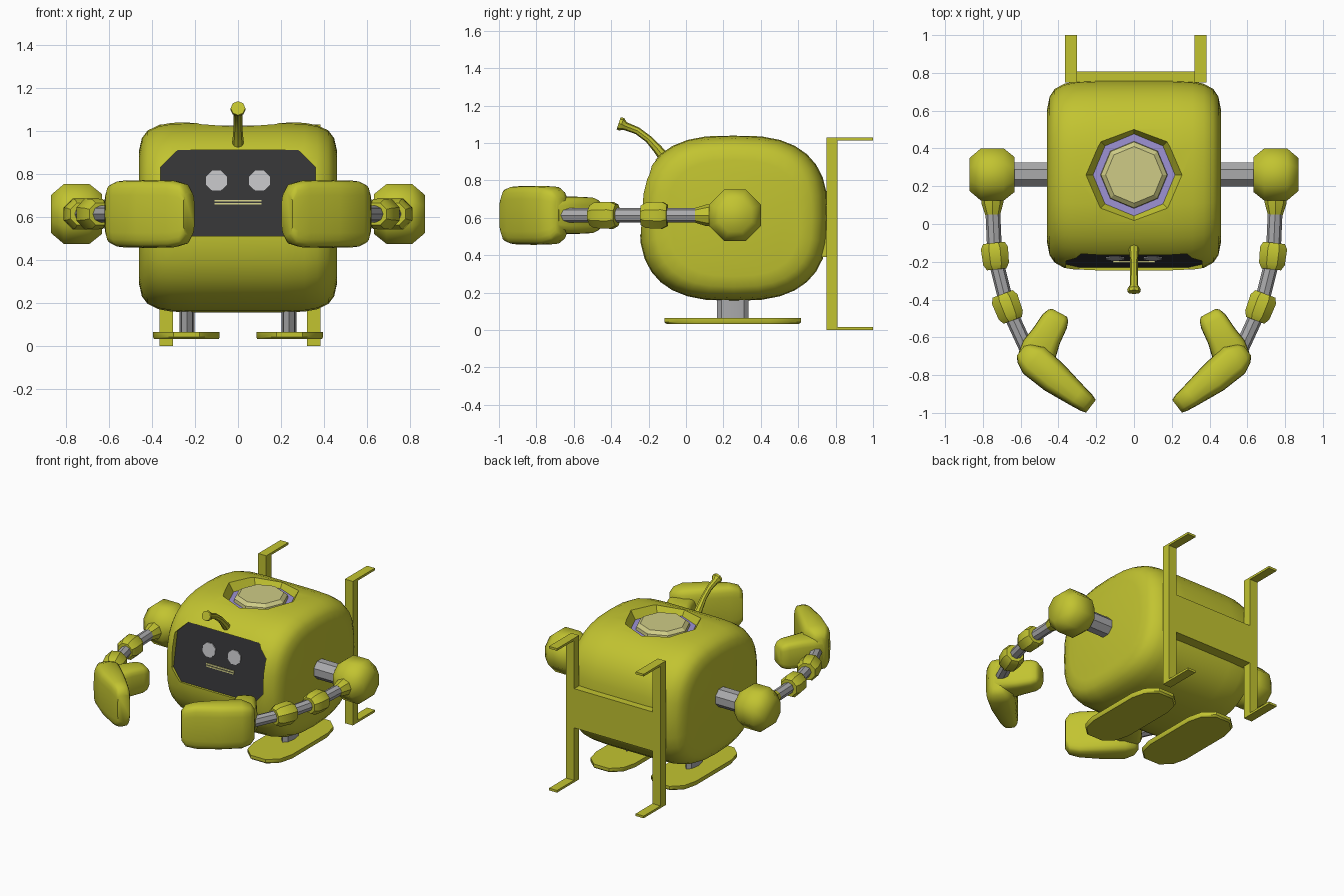
import bpy, bmesh, math
from mathutils import Vector

if "Cube" in bpy.data.objects:
    bpy.data.objects.remove(bpy.data.objects["Cube"])

def mat(name, rgb):
    m = bpy.data.materials.new(name)
    m.diffuse_color = (*rgb, 1)
    m.use_nodes = True
    m.node_tree.nodes["Principled BSDF"].inputs["Base Color"].default_value = m.diffuse_color
    return m

YELLOW = mat("olive_yellow", (0.54, 0.55, 0.03))
GREY = mat("metal_grey", (0.40, 0.40, 0.41))
DARK = mat("screen_dark", (0.035, 0.035, 0.037))
EYE = mat("eye_grey", (0.52, 0.52, 0.54))
LILAC = mat("lilac", (0.34, 0.29, 0.66))
PALE = mat("pale_yellow", (0.62, 0.60, 0.24))

def smooth(ob, angle=35):
    bpy.ops.object.select_all(action='DESELECT')
    ob.select_set(True)
    bpy.context.view_layer.objects.active = ob
    bpy.ops.object.shade_smooth_by_angle(angle=math.radians(angle))

def loft(name, rings, material, mirror=False, angle=35):
    """Skin a list of equal-length rings and cap both ends."""
    bm = bmesh.new()
    vs = [[bm.verts.new(p) for p in r] for r in rings]
    n = len(rings[0])
    for a, b in zip(vs, vs[1:]):
        for i in range(n):
            bm.faces.new((a[i], a[(i + 1) % n], b[(i + 1) % n], b[i]))
    bm.faces.new(vs[0])
    bm.faces.new(vs[-1])
    bmesh.ops.recalc_face_normals(bm, faces=bm.faces)
    me = bpy.data.meshes.new(name)
    bm.to_mesh(me)
    bm.free()
    me.materials.append(material)
    ob = bpy.data.objects.new(name, me)
    bpy.context.collection.objects.link(ob)
    smooth(ob, angle)
    if mirror:
        ob.modifiers.new("mirror", 'MIRROR').use_mirror_merge = False
    return ob

def tube(name, pts, radii, material, n=2, sides=8, phase=0.0, **kw):
    """Superellipse sections along a path; a radius is a number or (sideways, up)."""
    pts = [Vector(p) for p in pts]
    rings = []
    for i, p in enumerate(pts):
        d = (pts[min(i + 1, len(pts) - 1)] - pts[max(i - 1, 0)]).normalized()
        u = Vector((1, 0, 0)) if abs(d.z) > 0.99 else d.cross(Vector((0, 0, 1))).normalized()
        v = u.cross(d)
        r = radii[i] if isinstance(radii[i], tuple) else (radii[i], radii[i])
        ring = []
        for k in range(sides):
            t = phase + 2 * math.pi * k / sides
            c, s = math.cos(t), math.sin(t)
            ring.append(p + u * r[0] * math.copysign(abs(c) ** (2 / n), c)
                        + v * r[1] * math.copysign(abs(s) ** (2 / n), s))
        rings.append(ring)
    return loft(name, rings, material, **kw)

def box(name, lo, hi, material):
    ring = lambda z: [(lo[0], lo[1], z), (hi[0], lo[1], z), (hi[0], hi[1], z), (lo[0], hi[1], z)]
    return loft(name, [ring(lo[2]), ring(hi[2])], material)

def face_y(z):
    """Tilted plane of the screen."""
    return -0.225 + (z - 0.51) * 0.19

def plate(name, xz, front, back, material, mirror=False):
    return loft(name, [[(x, face_y(z) + o, z) for x, z in xz] for o in (front, back)],
                material, mirror)

FLAT = math.pi / 8  # octagons with flats on the axes

# Body: rounded barrel lofted along x
half = [(0.0, 1), (0.2, 1), (0.31, 0.99), (0.37, 0.965), (0.42, 0.91), (0.447, 0.83), (0.46, 0.7)]
prof = [(-x, s) for x, s in half[:0:-1]] + half
body = tube("body", [(x, 0.255, 0.598) for x, s in prof],
            [(0.505 * s, 0.443 * s) for x, s in prof], YELLOW, n=2.7, sides=32)

# Recesses for the screen and the top hatch
outline = [(-0.28, 0.91), (0.28, 0.91), (0.36, 0.83), (0.36, 0.59),
           (0.29, 0.51), (-0.29, 0.51), (-0.36, 0.59), (-0.36, 0.83)]
cutters = [plate("screen_cutter", outline, -0.2, 0.0, YELLOW),
           tube("hatch_cutter", [(0, 0.26, 0.975), (0, 0.26, 1.02), (0, 0.26, 1.1)],
                [0.215, 0.243, 0.29], YELLOW)]
for c in cutters:
    c.hide_render = True
    m = body.modifiers.new("cut", 'BOOLEAN')
    m.operation, m.solver, m.object = 'DIFFERENCE', 'EXACT', c
    bpy.context.view_layer.objects.active = body
    bpy.ops.object.modifier_apply(modifier=m.name)
for c in cutters:
    bpy.data.objects.remove(c)
smooth(body)

# Face: screen, eyes and mouth
plate("screen", outline, -0.004, 0.003, DARK)
eye = [(0.10 + 0.053 * math.cos(t), 0.768 + 0.05 * math.sin(t))
       for t in [FLAT + k * math.pi / 4 for k in range(8)]]
plate("eye", eye, -0.010, -0.003, EYE, mirror=True)
for z, name in ((0.675, "upper_lip"), (0.660, "lower_lip")):
    plate(name, [(-0.11, z - 0.004), (0.11, z - 0.004), (0.11, z + 0.004), (-0.11, z + 0.004)],
          -0.010, -0.003, PALE)

# Top hatch
tube("hatch_ring", [(0, 0.26, 0.97), (0, 0.26, 0.982)], [0.217, 0.217], LILAC)
tube("hatch_cap", [(0, 0.26, 0.98), (0, 0.26, 1.005), (0, 0.26, 1.025)],
     [0.178, 0.175, 0.15], PALE, angle=20)

# Antenna
tube("antenna", [(0, -0.10, 0.90), (0, -0.15, 0.965), (0, -0.20, 1.02), (0, -0.26, 1.065),
                 (0, -0.325, 1.09), (0, -0.345, 1.10), (0, -0.36, 1.105)],
     [0.03, 0.025, 0.02, 0.02, 0.022, 0.036, 0.034], YELLOW)

# Shoulders
Y, Z = 0.262, 0.613
tube("shoulder_axle", [(0.40, Y, Z), (0.68, Y, Z)], [0.068, 0.068], GREY,
     phase=FLAT, mirror=True)
tube("shoulder", [(0.632, Y, Z), (0.69, Y, Z), (0.81, Y, Z), (0.87, Y, Z)],
     [0.10, 0.15, 0.15, 0.095], YELLOW, phase=FLAT, mirror=True, angle=50)
tube("shoulder_neck", [(0.75, 0.16, Z), (0.75, 0.11, Z), (0.748, 0.05, Z)],
     [0.06, 0.058, 0.04], YELLOW, mirror=True)

# Arm rods and joints
rods = [((0.748, 0.08), (0.738, -0.15)), ((0.735, -0.18), (0.675, -0.42)),
        ((0.67, -0.44), (0.555, -0.69))]
for i, (a, b) in enumerate(rods):
    tube(f"arm_rod_{i + 1}", [(*a, Z), (*b, Z)], [0.039, 0.039], GREY, mirror=True)
for i, (a, b) in enumerate([((0.742, -0.10), (0.727, -0.24)), ((0.695, -0.37), (0.642, -0.51))]):
    a, b = Vector((*a, Z)), Vector((*b, Z))
    tube(f"arm_joint_{i + 1}", [a.lerp(b, t) for t in (0, 0.2, 0.8, 1)],
         [0.062, 0.078, 0.074, 0.056], YELLOW, phase=FLAT, mirror=True)

# Hands: a broad finger slab and a smaller thumb
finger = [(0.60, -0.67, 0.035, 0.10), (0.58, -0.685, 0.062, 0.135), (0.53, -0.72, 0.092, 0.155),
          (0.42, -0.815, 0.085, 0.158), (0.30, -0.91, 0.062, 0.155), (0.25, -0.948, 0.052, 0.14),
          (0.228, -0.965, 0.042, 0.10)]
thumb = [(0.53, -0.72, 0.09, 0.09), (0.50, -0.66, 0.097, 0.10), (0.465, -0.595, 0.082, 0.10),
         (0.42, -0.515, 0.074, 0.096), (0.402, -0.485, 0.062, 0.082), (0.394, -0.47, 0.045, 0.06)]
for name, rows in (("hand_finger", finger), ("hand_thumb", thumb)):
    tube(name, [(x, y, Z) for x, y, w, h in rows], [(w, h) for x, y, w, h in rows],
         YELLOW, n=4, sides=20, mirror=True, angle=60)

# Legs and feet
tube("ankle", [(0.237, 0.25, 0.05), (0.237, 0.25, 0.25)], [(0.035, 0.085)] * 2, GREY, mirror=True)
quarter = [(0.155, 0.20), (0.13, 0.30), (0.06, 0.365)]
foot = (quarter + [(-x, y) for x, y in quarter[::-1]] + [(-x, -y) for x, y in quarter]
        + [(x, -y) for x, y in quarter[::-1]])
loft("foot", [[(0.24 + x * s, 0.25 + y * s, z) for x, y in foot]
              for z, s in ((0.032, 0.97), (0.042, 1), (0.064, 1))], YELLOW, mirror=True)

# Back frame: posts with hooked ends and a cross panel
for side, x in (("left", -0.365), ("right", 0.32)):
    box(f"{side}_post", (x, 0.75, 0), (x + 0.063, 0.81, 1.03), YELLOW)
    for end, z in (("top", 1.014), ("bottom", 0.0)):
        box(f"{side}_{end}_hook", (x, 0.80, z), (x + 0.063, 1.0, z + 0.016), YELLOW)
box("cross_panel", (-0.31, 0.72, 0.39), (0.33, 0.807, 0.67), YELLOW)
